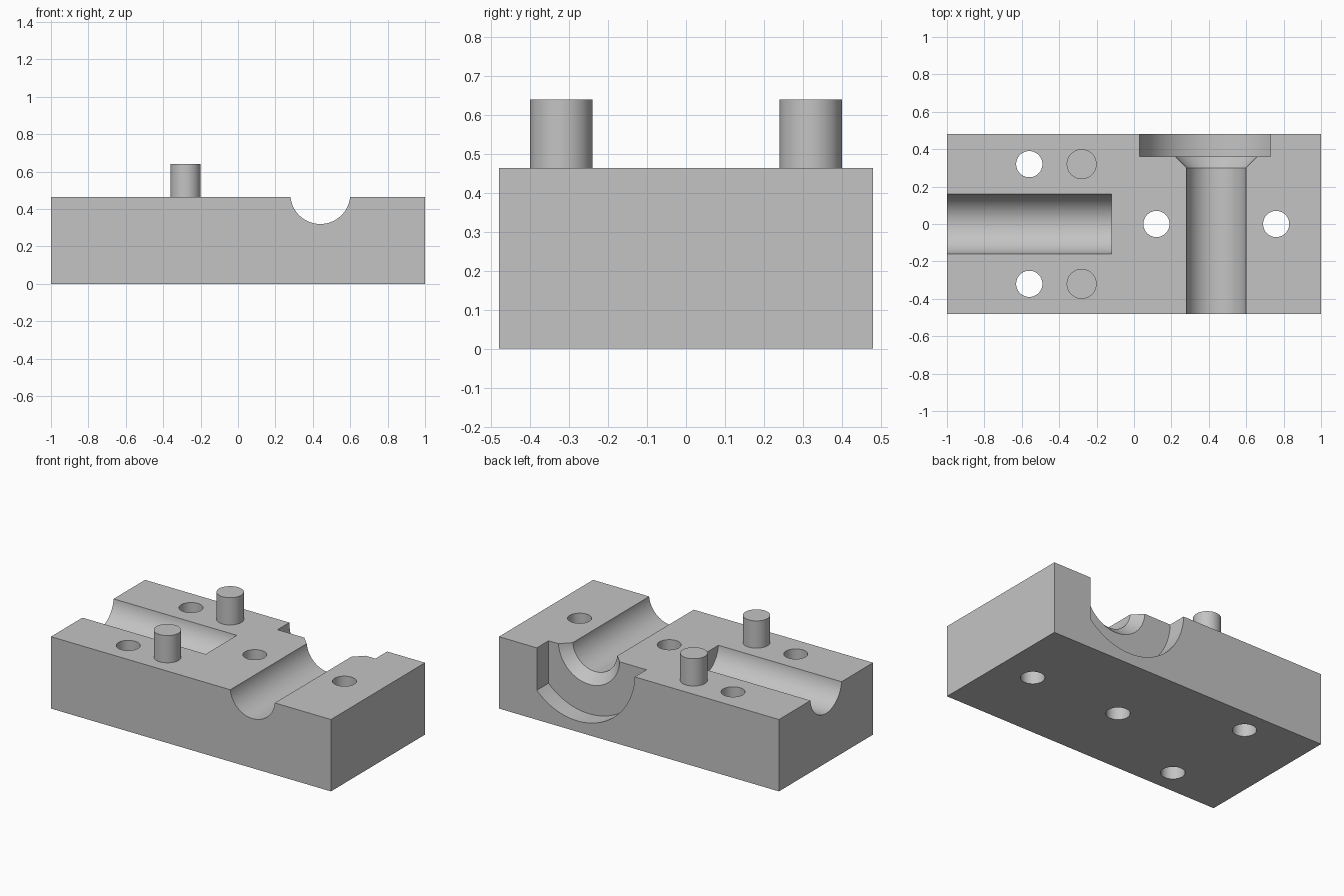
import bpy, math
from mathutils import Vector

if "Cube" in bpy.data.objects:
    bpy.data.objects.remove(bpy.data.objects["Cube"], do_unlink=True)

HALF_X, HALF_Y, TOP = 1.0, 0.48, 0.464
AXIS_Z, BORE = 0.48, 0.16      # channel axis height and radius
CROSS_X = 0.44                 # x of the cross channel

grey = bpy.data.materials.new("plain grey")
grey.use_nodes = True
colour = (0.55, 0.55, 0.55, 1)
grey.diffuse_color = colour
grey.node_tree.nodes["Principled BSDF"].inputs["Base Color"].default_value = colour


def rod(name, start, end, r1, r2=None):
    """Cylinder or cone frustum between two points."""
    a, b = Vector(start), Vector(end)
    d = b - a
    bpy.ops.mesh.primitive_cone_add(
        vertices=96, radius1=r1, radius2=r1 if r2 is None else r2,
        depth=d.length, location=(a + b) / 2,
        rotation=d.to_track_quat('Z', 'Y').to_euler())
    ob = bpy.context.object
    ob.name = name
    return ob


def prism(name, profile, y0, y1):
    """Extrude an (x, z) profile along y."""
    n = len(profile)
    verts = [(x, y, z) for y in (y0, y1) for x, z in profile]
    faces = [list(range(n)), list(range(2 * n - 1, n - 1, -1))]
    faces += [[i, i + n, (i + 1) % n + n, (i + 1) % n] for i in range(n)]
    mesh = bpy.data.meshes.new(name)
    mesh.from_pydata(verts, [], faces)
    ob = bpy.data.objects.new(name, mesh)
    bpy.context.collection.objects.link(ob)
    return ob


def activate(ob):
    bpy.ops.object.select_all(action='DESELECT')
    ob.select_set(True)
    bpy.context.view_layer.objects.active = ob


def finish(ob):
    ob.data.materials.clear()
    ob.data.materials.append(grey)
    activate(ob)
    bpy.ops.object.shade_smooth_by_angle(angle=math.radians(25))


# Base block
bpy.ops.mesh.primitive_cube_add(size=1, location=(0, 0, TOP / 2))
block = bpy.context.object
block.name = "base_block"
block.scale = (2 * HALF_X, 2 * HALF_Y, TOP)
bpy.ops.object.transform_apply(location=True, rotation=True, scale=True)

# Channels: a blind one from the right end, a through one with a flared mouth
cutters = [
    rod("blind_channel_cutter", (-1.2, 0, AXIS_Z), (-0.12, 0, AXIS_Z), BORE),
    rod("cross_channel_cutter", (CROSS_X, -0.6, AXIS_Z), (CROSS_X, 0.33, AXIS_Z), BORE),
    rod("flare_cutter", (CROSS_X, 0.25, AXIS_Z), (CROSS_X, 0.4, AXIS_Z), 0.11, 0.26),
]

# Round recess in the back, with one flat side wall
R = 0.41
arc = [math.pi * (1 + 0.75 * i / 48) for i in range(49)]
profile = [(CROSS_X + R * math.cos(t), AXIS_Z + R * math.sin(t)) for t in arc]
profile += [(profile[-1][0], 0.7), (profile[0][0], 0.7)]
cutters.append(prism("recess_cutter", profile, 0.36, 0.6))

# Bolt holes
for x, y in ((-0.56, 0.32), (-0.56, -0.32), (0.12, 0), (0.76, 0)):
    cutters.append(rod("hole_cutter", (x, y, -0.1), (x, y, 0.7), 0.07))

for cutter in cutters:
    cutter.hide_render = True
    activate(block)
    mod = block.modifiers.new("cut", 'BOOLEAN')
    mod.operation = 'DIFFERENCE'
    mod.solver = 'EXACT'
    mod.object = cutter
    bpy.ops.object.modifier_apply(modifier=mod.name)
    bpy.data.objects.remove(cutter, do_unlink=True)
finish(block)

# Locating pins
for name, y in (("front_pin", -0.32), ("back_pin", 0.32)):
    finish(rod(name, (-0.28, y, TOP - 0.01), (-0.28, y, 0.64), 0.08))
